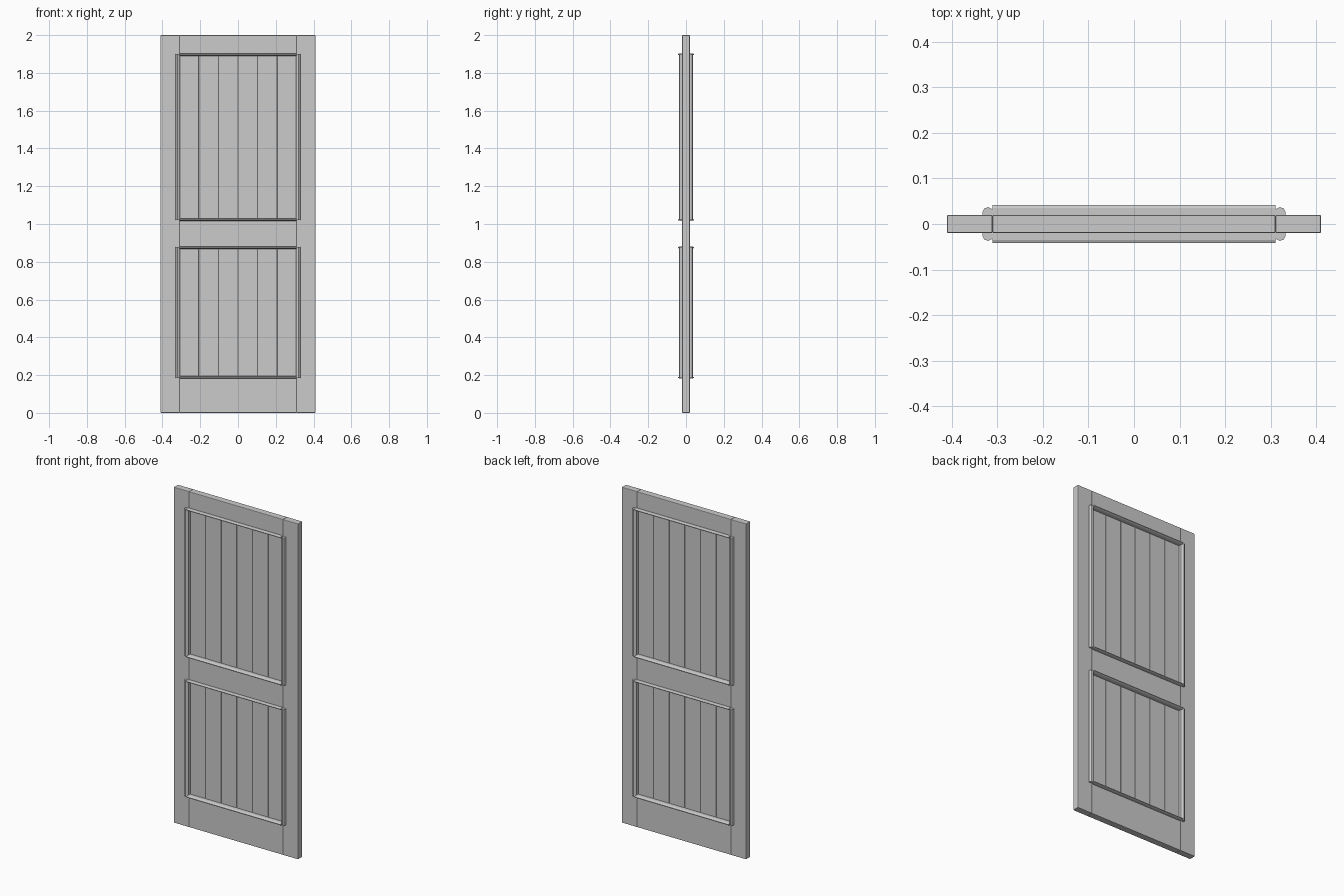
import bpy, bmesh

if "Cube" in bpy.data.objects:
    bpy.data.objects.remove(bpy.data.objects["Cube"])

HALF_W, STILE_X, HALF_T = 0.41, 0.31, 0.02
PANELS = {"upper": (1.02, 1.90), "lower": (0.185, 0.877)}
PLANKS = 6


def finish(name, bm):
    bmesh.ops.recalc_face_normals(bm, faces=bm.faces)
    mesh = bpy.data.meshes.new(name)
    bm.to_mesh(mesh)
    bm.free()
    obj = bpy.data.objects.new(name, mesh)
    bpy.context.collection.objects.link(obj)
    return obj


def board(name, x0, x1, z0, z1, half_t, bevel):
    """Rectangular board centred on y = 0 with softened edges."""
    bm = bmesh.new()
    bmesh.ops.create_cube(bm, size=1)
    for v in bm.verts:
        v.co.x = x0 + (v.co.x + 0.5) * (x1 - x0)
        v.co.y *= 2 * half_t
        v.co.z = z0 + (v.co.z + 0.5) * (z1 - z0)
    obj = finish(name, bm)
    mod = obj.modifiers.new("soft_edges", "BEVEL")
    mod.width, mod.segments = bevel, 2
    return obj


def moulding(name, profile, place, a, b):
    """Sweep a (u, depth) profile between positions a and b."""
    bm = bmesh.new()
    ends = [[bm.verts.new(place(u, d, t)) for u, d in profile] for t in (a, b)]
    n = len(profile)
    for i in range(n):
        j = (i + 1) % n
        bm.faces.new((ends[0][i], ends[0][j], ends[1][j], ends[1][i]))
    bm.faces.new(ends[0])
    bm.faces.new(ends[1][::-1])
    return finish(name, bm)


# Stiles and rails
board("left_stile", -HALF_W, -STILE_X, 0, 2, HALF_T, 0.003)
board("right_stile", STILE_X, HALF_W, 0, 2, HALF_T, 0.003)
(up0, up1), (lo0, lo1) = PANELS["upper"], PANELS["lower"]
for name, z0, z1 in (("bottom_rail", 0, lo0), ("middle_rail", lo1, up0), ("top_rail", up1, 2)):
    board(name, -STILE_X, STILE_X, z0, z1, HALF_T, 0.003)

# Bead sections: side beads lap the stiles, cross beads stand a little prouder
SIDE = [(-0.004, 0.008), (-0.004, 0.027), (0.001, 0.033), (0.010, 0.037),
        (0.018, 0.034), (0.022, 0.027), (0.022, 0.016)]
CROSS = [(-0.010, 0.008), (-0.010, 0.027), (-0.008, 0.035), (-0.004, 0.042),
         (0.000, 0.042), (0.003, 0.035), (0.003, 0.016)]

for label, (z0, z1) in PANELS.items():
    # Tongue-and-groove planks
    step = 2 * STILE_X / PLANKS
    for i in range(PLANKS):
        x = -STILE_X + i * step
        board(f"{label}_plank_{i + 1}", x + 0.0003, x + step - 0.0003, z0, z1, 0.012, 0.003)
    # Panel mouldings on both faces
    for face, fy in (("front", -1), ("back", 1)):
        for side, s in (("left", -1), ("right", 1)):
            moulding(f"{label}_{face}_{side}_moulding", SIDE,
                     lambda u, d, t: (s * (STILE_X + u), fy * d, t), z0, z1)
        for edge, z, s in (("bottom", z0, -1), ("top", z1, 1)):
            moulding(f"{label}_{face}_{edge}_moulding", CROSS,
                     lambda u, d, t: (t, fy * d, z + s * u), -STILE_X, STILE_X)
